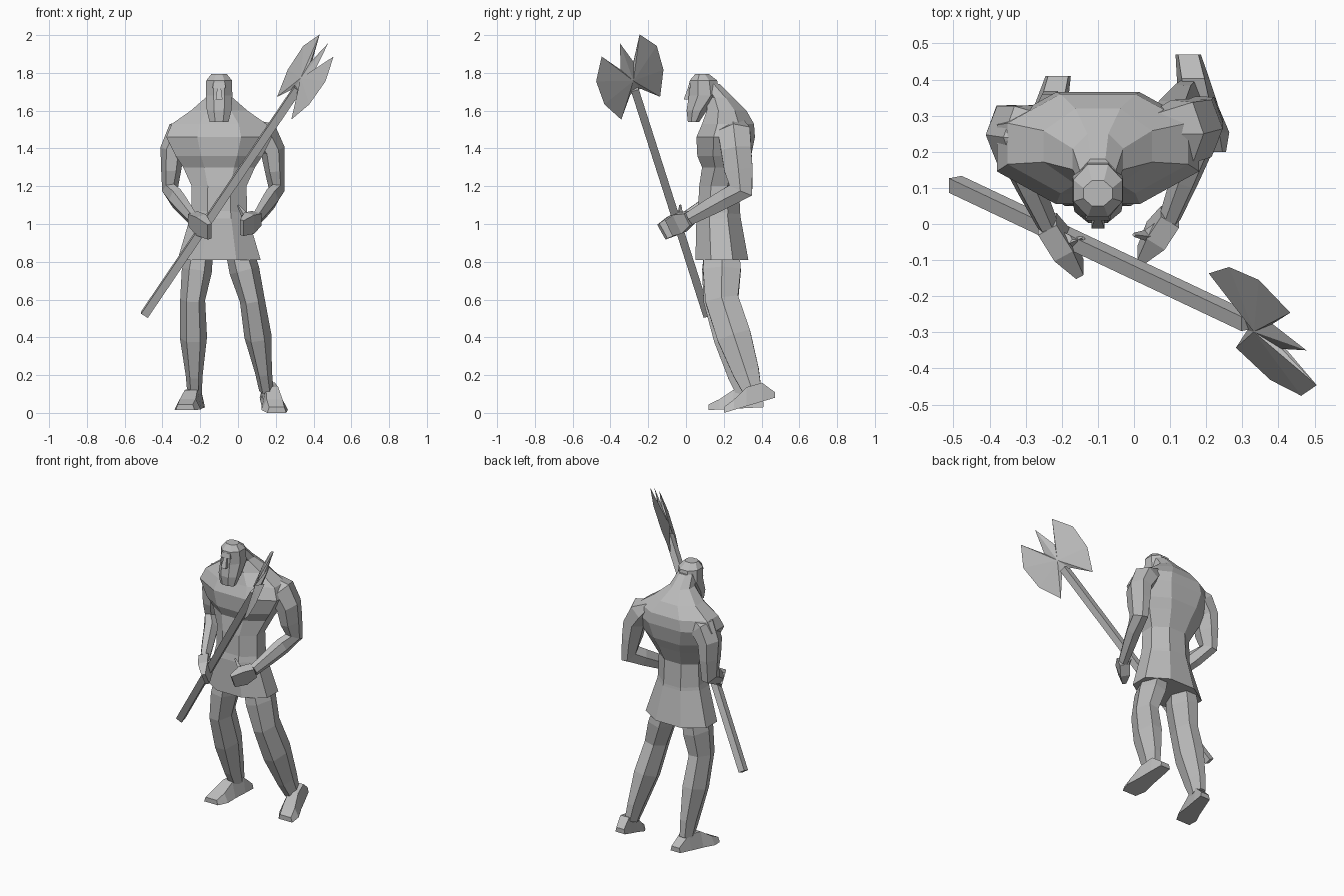
import bpy, bmesh, math
from mathutils import Vector

if "Cube" in bpy.data.objects:
    bpy.data.objects.remove(bpy.data.objects["Cube"], do_unlink=True)

clay = bpy.data.materials.new("clay_grey")
clay.use_nodes = True
grey = (.5, .5, .5, 1)
clay.diffuse_color = grey
clay.node_tree.nodes["Principled BSDF"].inputs["Base Color"].default_value = grey


def finish(name, bm):
    bmesh.ops.recalc_face_normals(bm, faces=bm.faces)
    mesh = bpy.data.meshes.new(name)
    bm.to_mesh(mesh)
    bm.free()
    mesh.materials.append(clay)
    obj = bpy.data.objects.new(name, mesh)
    bpy.context.collection.objects.link(obj)


def skin(name, loops):
    """Join equal-sized point loops into a closed, flat-faced skin."""
    bm = bmesh.new()
    rows = [[bm.verts.new(point) for point in loop] for loop in loops]
    for lower, upper in zip(rows, rows[1:]):
        for i in range(len(lower)):
            bm.faces.new((lower[i - 1], lower[i], upper[i], upper[i - 1]))
    bm.faces.new(rows[0])
    bm.faces.new(rows[-1])
    finish(name, bm)


def section(centre, side, depth, sides, turn):
    """Regular section whose extents equal the side and depth vectors."""
    angles = [math.tau * (i + turn) / sides for i in range(sides)]
    widest = max(math.cos(a) for a in angles)
    deepest = max(math.sin(a) for a in angles)
    return [centre + side * math.cos(a) / widest + depth * math.sin(a) / deepest for a in angles]


def stack(name, levels, sides=8):
    """Level sections about the body's middle: height, half width, front, back."""
    middle = -.1
    loops = []
    for height, half, front, back in levels:
        centre = Vector((middle, (front + back) / 2, height))
        side, depth = Vector((half, 0, 0)), Vector((0, (back - front) / 2, 0))
        loops.append(section(centre, side, depth, sides, .5))
    skin(name, loops)


def limb(name, rings, sides=6, turn=0):
    """Sections square to a path: point, half width, half depth."""
    points = [ring[0] for ring in rings]
    loops = []
    for i, (point, width, depth) in enumerate(rings):
        ahead = points[min(i + 1, len(points) - 1)]
        along = (ahead - points[max(i - 1, 0)]).normalized()
        side = Vector((1, 0, 0))
        side = (side - along * side.dot(along)).normalized()
        loops.append(section(point, side * width, along.cross(side) * depth, sides, turn))
    skin(name, loops)


def arm(label, shoulder, elbow, wrist, fingertip, thumb_tip):
    """Bent arm that bows outwards, with a tapering hand and a thumb."""
    shoulder, elbow, wrist = Vector(shoulder), Vector(elbow), Vector(wrist)
    fingertip, thumb_tip = Vector(fingertip), Vector(thumb_tip)
    bow = Vector((math.copysign(.03, elbow.x - shoulder.x), 0, 0))
    limb(label + "_arm", [
        (shoulder - bow * 2, .03, .06),
        (shoulder.lerp(elbow, .15), .08, .085),
        (shoulder.lerp(elbow, .4) + bow, .065, .08),
        (shoulder.lerp(elbow, .7) + bow / 2, .053, .075),
        (elbow, .042, .065),
        (elbow.lerp(wrist, .3), .045, .05),
        (elbow.lerp(wrist, .6), .04, .045),
        (wrist, .03, .035)])
    palm = wrist.lerp(fingertip, .5)
    limb(label + "_hand", [(wrist, .03, .035), (palm, .03, .055), (fingertip, .012, .045)], 4, .5)
    limb(label + "_thumb", [
        (wrist.lerp(palm, .5), .02, .03),
        (palm.lerp(thumb_tip, .5), .018, .015),
        (thumb_tip, .006, .006)], 4)


def leg(label, hip, knee, ankle):
    """Leg with a full thigh, a calf and a thin shin."""
    hip, knee, ankle = Vector(hip), Vector(knee), Vector(ankle)
    limb(label + "_leg", [
        (hip, .07, .09),
        (hip.lerp(knee, .45), .08, .1),
        (knee, .066, .088),
        (knee.lerp(ankle, .4), .072, .09),
        (knee.lerp(ankle, .8), .045, .07),
        (ankle, .038, .05)])


def foot(label, heel, toe):
    """Wedge foot along its sole: share of length, half width, height, top scale."""
    heel, toe = Vector(heel), Vector(toe)
    loops = []
    for share, half, height, scale in (
            (0, .035, .03, .8), (.25, .045, .1, .7), (.55, .055, .1, .6),
            (.8, .07, .055, .6), (1, .05, .03, .8)):
        sole = heel.lerp(toe, share)
        side, up = Vector((half, 0, 0)), Vector((0, 0, height))
        loops.append([sole - side, sole + side, sole + up + side * scale, sole + up - side * scale])
    skin(label + "_foot", loops)


# Trunk: waist, chest, broad shoulders and sloping neck
stack("torso", [
    (1, .15, .06, .29),
    (1.2, .145, .07, .28),
    (1.3, .19, .085, .32),
    (1.36, .23, .06, .345),
    (1.46, .28, .055, .365),
    (1.53, .25, .085, .36),
    (1.6, .15, .11, .32),
    (1.67, .07, .11, .25),
    (1.74, .05, .07, .18)])
stack("tunic_skirt", [
    (.81, .22, .05, .33),
    (1.03, .155, .055, .29),
    (1.1, .14, .07, .28)])

# Head with long beard, nose and brow
stack("head", [
    (1.54, .05, .01, .07),
    (1.6, .065, .003, .11),
    (1.68, .07, .015, .18),
    (1.76, .068, .02, .165),
    (1.795, .04, .05, .12)])
stack("nose", [(1.66, .018, -.012, .04), (1.72, .01, .01, .04)], 4)
stack("brow", [(1.72, .035, .01, .05), (1.75, .03, .018, .05)], 4)

# Arms with hands, both bent forward
arm("left", (.12, .25, 1.53), (.205, .29, 1.18), (.1, .02, 1.03), (.02, -.085, .98), (0, -.03, 1.1))
arm("right", (-.29, .24, 1.53), (-.36, .26, 1.18), (-.24, 0, 1.03),
    (-.15, -.125, .96), (-.14, -.04, 1.07))

# Legs and feet: the left heel is lifted
leg("left", (0, .19, .88), (.075, .19, .6), (.15, .35, .12))
leg("right", (-.2, .19, .88), (-.24, .18, .6), (-.23, .32, .1))
foot("left", (.15, .47, .08), (.205, .2, 0))
foot("right", (-.21, .41, .03), (-.28, .12, .015))

# Long axe: square shaft
butt, top = Vector((-.495, .11, .52)), Vector((.315, -.273, 1.717))
limb("axe_shaft", [(butt, .021, .021), (top, .021, .021)], 4, .5)

# Twin blades and spike: mirrored outline, thick in the middle, sharp at the rim
along = (top - butt).normalized()
across = Vector((.3, -.82, -.48)).normalized()
half_outline = [(.042, .15), (.122, .285), (.195, .165), (.19, .01), (.125, -.13), (.032, -.02)]
outline = [(0, .3)] + half_outline + [(-u, v) for u, v in reversed(half_outline)]
bm = bmesh.new()
rim = [bm.verts.new(top + across * u + along * v) for u, v in outline]
for thickness in (-.02, .02):
    hub = bm.verts.new(top + along * .06 + along.cross(across) * thickness)
    for i, vert in enumerate(rim):
        bm.faces.new((rim[i - 1], vert, hub))
finish("axe_blades", bm)
